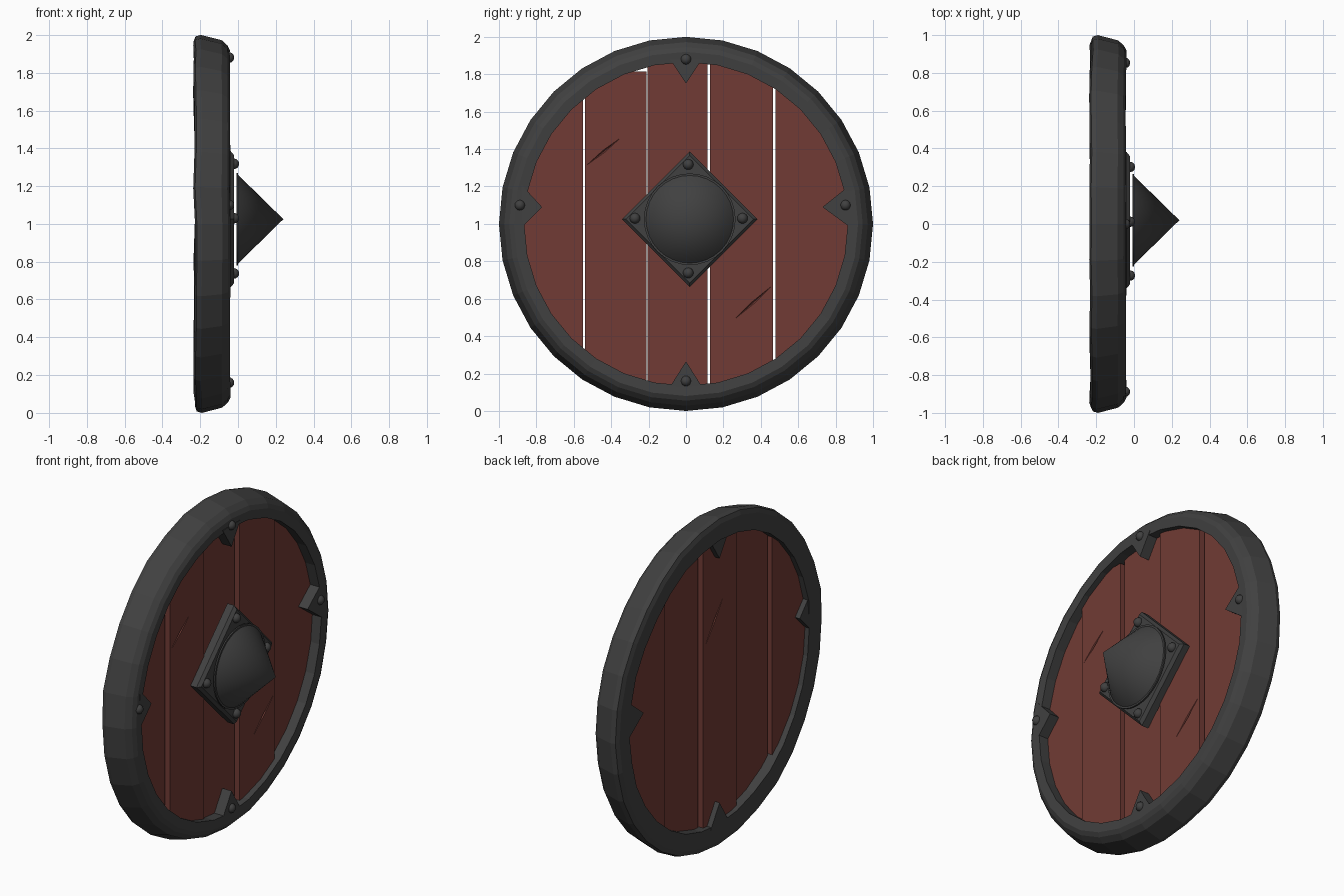
import bpy, bmesh, math, random
from mathutils import Vector, Matrix

if "Cube" in bpy.data.objects:
    bpy.data.objects.remove(bpy.data.objects["Cube"])

random.seed(4)


def material(name, rgb):
    m = bpy.data.materials.new(name)
    m.diffuse_color = (*rgb, 1)
    m.use_nodes = True
    m.node_tree.nodes["Principled BSDF"].inputs["Base Color"].default_value = m.diffuse_color
    return m


IRON = material("dark_iron", (0.052, 0.052, 0.052))
WOOD = material("red_wood", (0.165, 0.044, 0.035))


def finish(name, bm, mat, smooth=False):
    bmesh.ops.recalc_face_normals(bm, faces=bm.faces)
    me = bpy.data.meshes.new(name)
    bm.to_mesh(me)
    bm.free()
    ob = bpy.data.objects.new(name, me)
    bpy.context.collection.objects.link(ob)
    me.materials.append(mat)
    if smooth:
        bpy.ops.object.select_all(action='DESELECT')
        ob.select_set(True)
        bpy.context.view_layer.objects.active = ob
        bpy.ops.object.shade_smooth_by_angle(angle=math.radians(35))
    return ob


def loft(bm, rings, closed=False):
    """Bridge rings of points; cap the ends unless the loft is closed."""
    vs = [[bm.verts.new(p) for p in r] for r in rings]
    pairs = list(zip(vs, vs[1:])) + ([(vs[-1], vs[0])] if closed else [])
    for a, b in pairs:
        n = len(a)
        for i in range(n):
            j = (i + 1) % n
            bm.faces.new((a[i], a[j], b[j], b[i]))
    if not closed:
        bm.faces.new(vs[0])
        bm.faces.new(vs[-1])


def prism(name, pts, x0, x1, mat):
    bm = bmesh.new()
    loft(bm, [[(x, y, z) for y, z in pts] for x in (x0, x1)])
    return finish(name, bm, mat)


def circle(x, r, y=0, z=1, n=32):
    return [(x, y + r * math.sin(math.tau * i / n), z + r * math.cos(math.tau * i / n))
            for i in range(n)]


# rim: chamfered iron band with slightly hammered, flat facets
profile = [(-0.228, 0.865), (-0.232, 0.965), (-0.222, 0.992), (-0.195, 1.0),
           (-0.085, 0.972), (-0.055, 0.945), (-0.042, 0.92), (-0.045, 0.865)]
wobble = [random.uniform(-0.006, 0.006) for _ in range(32)]
bm = bmesh.new()
loft(bm, [[(x + (w if x < -0.15 else w * 0.4), y, z)
           for (x, y, z), w in zip(circle(x, r), wobble)] for x, r in profile], closed=True)
finish("rim", bm, IRON)

# pointed tabs reaching inward from the rim
tabs = {"top": [(-0.085, 1.88), (0.085, 1.88), (0, 1.75)],
        "bottom": [(-0.085, 0.13), (0.085, 0.13), (0, 0.265)],
        "left": [(-0.88, 0.98), (-0.88, 1.21), (-0.77, 1.09)],
        "right": [(0.88, 0.98), (0.88, 1.21), (0.73, 1.09)]}
for side, pts in tabs.items():
    prism(f"rim_tab_{side}", pts, -0.226, -0.043, IRON)

# planks: y range, forward offset, top limit
planks = []
for k, (y0, y1, dx, cap) in enumerate([(-0.885, -0.55, 0, 9), (-0.54, -0.212, 0.025, 1.815),
                                       (-0.206, 0.115, 0, 9), (0.129, 0.465, 0.025, 9),
                                       (0.478, 0.872, 0, 9)]):
    ys = [y0 + (y1 - y0) * i / 8 for i in range(9)]
    half = [math.sqrt(max(0.0004, 0.885 ** 2 - y * y)) for y in ys]
    pts = [(y, min(1 + h, cap)) for y, h in zip(ys, half)]
    pts += [(y, 1 - h) for y, h in zip(ys[::-1], half[::-1])]
    planks.append(prism(f"plank_{k + 1}", pts, -0.195 + dx, -0.105 + dx, WOOD))


# scratches: slim spindle cutters carve grooves into planks
def scratch(plank, x, a, b):
    a, b = Vector((x, *a)), Vector((x, *b))
    mid, d = (a + b) / 2, (b - a).normalized()
    side = d.cross(Vector((1, 0, 0))) * 0.007
    ring = [mid + side, mid + Vector((0.015, 0, 0)), mid - side, mid - Vector((0.015, 0, 0))]
    bm = bmesh.new()
    va, vb = bm.verts.new(a), bm.verts.new(b)
    vs = [bm.verts.new(p) for p in ring]
    for i in range(4):
        bm.faces.new((va, vs[i], vs[(i + 1) % 4]))
        bm.faces.new((vb, vs[i], vs[(i + 1) % 4]))
    cutter = finish("scratch_cutter", bm, WOOD)
    mod = plank.modifiers.new("scratch", 'BOOLEAN')
    mod.object, mod.operation, mod.solver = cutter, 'DIFFERENCE', 'EXACT'
    bpy.context.view_layer.objects.active = plank
    bpy.ops.object.modifier_apply(modifier=mod.name)
    bpy.data.objects.remove(cutter)


scratch(planks[1], -0.08, (-0.53, 1.315), (-0.35, 1.46))
scratch(planks[3], -0.08, (0.265, 0.495), (0.455, 0.665))
scratch(planks[2], -0.195, (0.09, 1.25), (-0.08, 1.48))

# diamond plate with bevelled front edge
CY, CZ = 0.02, 1.025
bm = bmesh.new()
loft(bm, [circle(x, r, CY, CZ, 4) for x, r in [(-0.085, 0.362), (-0.04, 0.362), (-0.022, 0.34)]])
finish("boss_plate", bm, IRON)

# boss: thin disc flange and pointed cone
bm = bmesh.new()
loft(bm, [circle(x, 0.245, CY, CZ) for x in (-0.008, 0.001)])
finish("boss_flange", bm, IRON, True)
bm = bmesh.new()
bmesh.ops.create_cone(bm, cap_ends=True, segments=32, radius1=0.235, radius2=0, depth=0.24,
                      matrix=Matrix.Translation((0.12, CY, CZ)) @ Matrix.Rotation(math.pi / 2, 4, 'Y'))
finish("boss_cone", bm, IRON, True)

# rivets on tabs and plate
rivets = [(-0.048, 0, 1.88), (-0.048, 0, 0.16), (-0.048, -0.888, 1.1), (-0.048, 0.853, 1.1),
          (-0.022, 0.012, 1.318), (-0.022, 0.012, 0.738), (-0.022, -0.273, 1.03), (-0.022, 0.302, 1.03)]
for k, p in enumerate(rivets):
    bm = bmesh.new()
    bmesh.ops.create_uvsphere(bm, u_segments=12, v_segments=8, radius=0.028,
                              matrix=Matrix.Translation(p))
    finish(f"rivet_{k + 1}", bm, IRON, True)
